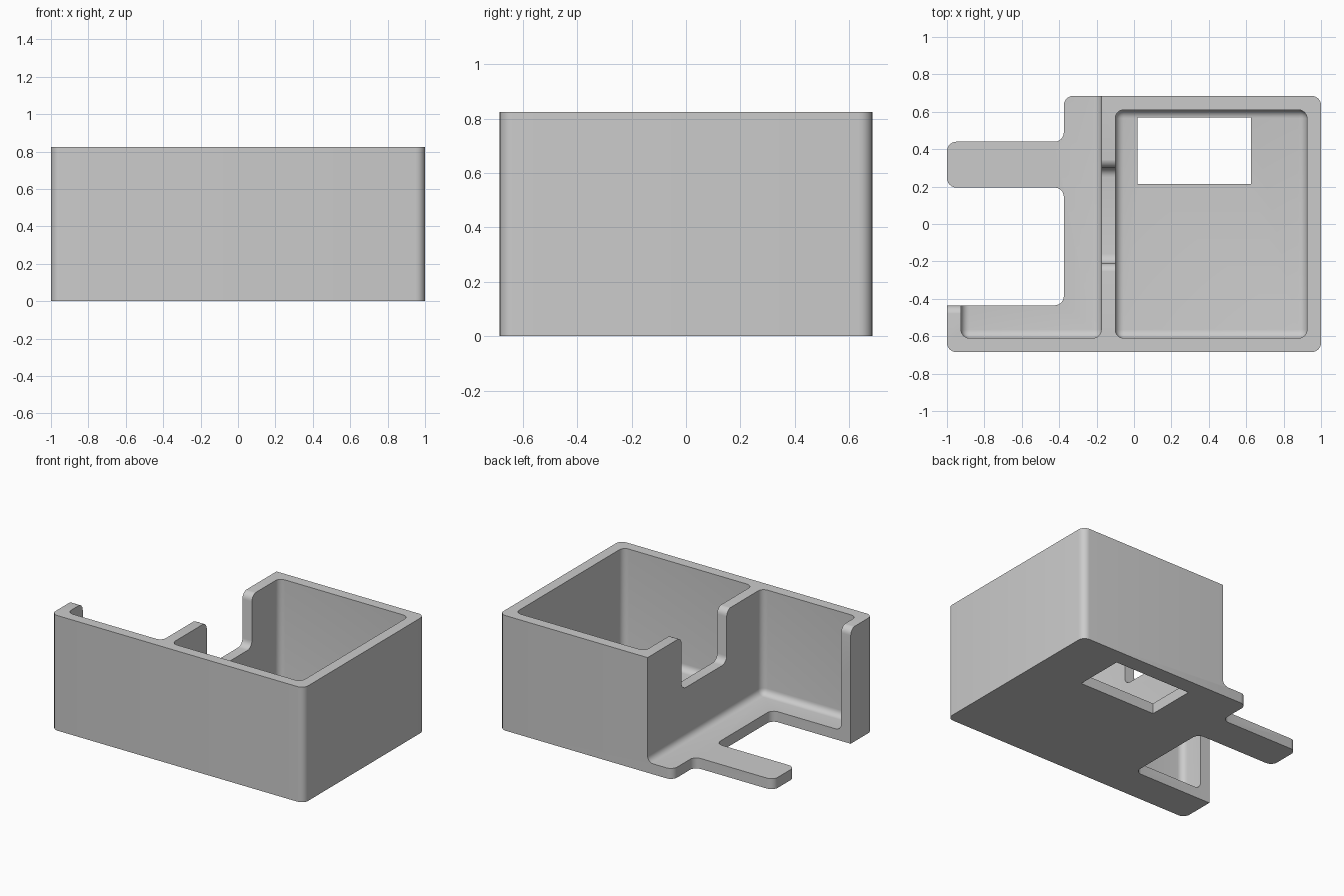
import bpy, bmesh, math
from mathutils import Vector

if "Cube" in bpy.data.objects:
    bpy.data.objects.remove(bpy.data.objects["Cube"])

H, FLOOR, R = 0.824, 0.075, 0.05      # height, floor thickness, outer radius
TOP = H + 0.001                       # flare level just above the rim


def rounded(points, steps=6):
    """Replace each (u, v, radius) corner by an arc."""
    out = []
    n = len(points)
    for i, (u, v, r) in enumerate(points):
        p = Vector((u, v))
        if r == 0:
            out.append(p)
            continue
        a = (Vector(points[i - 1][:2]) - p).normalized()
        b = (Vector(points[(i + 1) % n][:2]) - p).normalized()
        centre = p + (a + b) * r      # all corners are right angles
        for k in range(steps + 1):
            t = math.pi / 2 * k / steps
            out.append(centre - b * r * math.cos(t) - a * r * math.sin(t))
    return out


def finish(bm, name):
    bmesh.ops.remove_doubles(bm, verts=bm.verts, dist=1e-5)
    bmesh.ops.recalc_face_normals(bm, faces=bm.faces)
    me = bpy.data.meshes.new(name)
    bm.to_mesh(me)
    bm.free()
    ob = bpy.data.objects.new(name, me)
    bpy.context.collection.objects.link(ob)
    return ob


def prism(name, points, lo, hi, axis):
    """Extrude a rounded profile along x (profile in yz) or z (profile in xy)."""
    bm = bmesh.new()
    place = (lambda p: (lo, p.x, p.y)) if axis == 'x' else (lambda p: (p.x, p.y, lo))
    face = bm.faces.new([bm.verts.new(place(p)) for p in rounded(points)])
    move = (hi - lo, 0, 0) if axis == 'x' else (0, 0, hi - lo)
    ext = bmesh.ops.extrude_face_region(bm, geom=[face], use_keep_orig=True)
    bmesh.ops.translate(bm, vec=move,
                        verts=[g for g in ext['geom'] if isinstance(g, bmesh.types.BMVert)])
    return finish(bm, name)


def box(name, x, y, z, radius=0):
    bm = bmesh.new()
    bmesh.ops.create_cube(bm, size=1)
    for v in bm.verts:
        v.co = [lim[0] if c < 0 else lim[1] for lim, c in zip((x, y, z), v.co)]
    if radius:
        bmesh.ops.bevel(bm, geom=bm.edges[:], offset=radius, segments=6,
                        profile=0.5, affect='EDGES')
    return finish(bm, name)


# Body: full-height block with the plan outline, including the tongue and bay
body = prism("tray_body", [
    (-1, -0.685, R), (1, -0.685, R), (1, 0.685, R), (-0.375, 0.685, R),
    (-0.375, 0.44, R), (-1, 0.44, R), (-1, 0.195, R), (-0.375, 0.195, R),
    (-0.375, -0.435, R), (-1, -0.435, 0)], 0, H, 'z')

cutters = [
    # Main compartment
    box("compartment_cutter", (-0.10, 0.925), (-0.61, 0.61), (FLOOR, 1.2), 0.045),
    # Open side bay
    box("bay_cutter", (-0.925, -0.175), (-0.61, 1.2), (FLOOR, 1.2), 0.045),
    # Space above the tongue, with the rounded end of the short left wall
    prism("left_end_cutter", [
        (-0.486, TOP, 0), (-0.435, TOP, R), (-0.435, FLOOR, 0),
        (1.1, FLOOR, 0), (1.1, 1.1, 0), (-0.486, 1.1, 0)], -1.2, -0.6, 'x'),
    # Rounded notch in the partition
    prism("notch_cutter", [
        (-0.261, TOP, 0), (-0.21, TOP, R), (-0.21, 0.445, R), (0.30, 0.445, R),
        (0.30, TOP, R), (0.351, TOP, 0), (0.351, 1.1, 0), (-0.261, 1.1, 0)],
        -0.3, 0.0, 'x'),
    # Rectangular window through the floor
    box("floor_window_cutter", (0.02, 0.625), (0.215, 0.57), (-0.2, 0.3)),
]

bpy.context.view_layer.objects.active = body
body.select_set(True)
for c in cutters:
    c.hide_render = True
    mod = body.modifiers.new(c.name, 'BOOLEAN')
    mod.operation = 'DIFFERENCE'
    mod.solver = 'EXACT'
    mod.object = c
    bpy.ops.object.modifier_apply(modifier=mod.name)
for c in cutters:
    bpy.data.objects.remove(c, do_unlink=True)

# Colour and shading
grey = bpy.data.materials.new("light_grey")
grey.diffuse_color = (0.6, 0.6, 0.6, 1)
grey.use_nodes = True
grey.node_tree.nodes["Principled BSDF"].inputs["Base Color"].default_value = grey.diffuse_color
body.data.materials.clear()
body.data.materials.append(grey)
bpy.ops.object.shade_smooth_by_angle(angle=math.radians(30))
